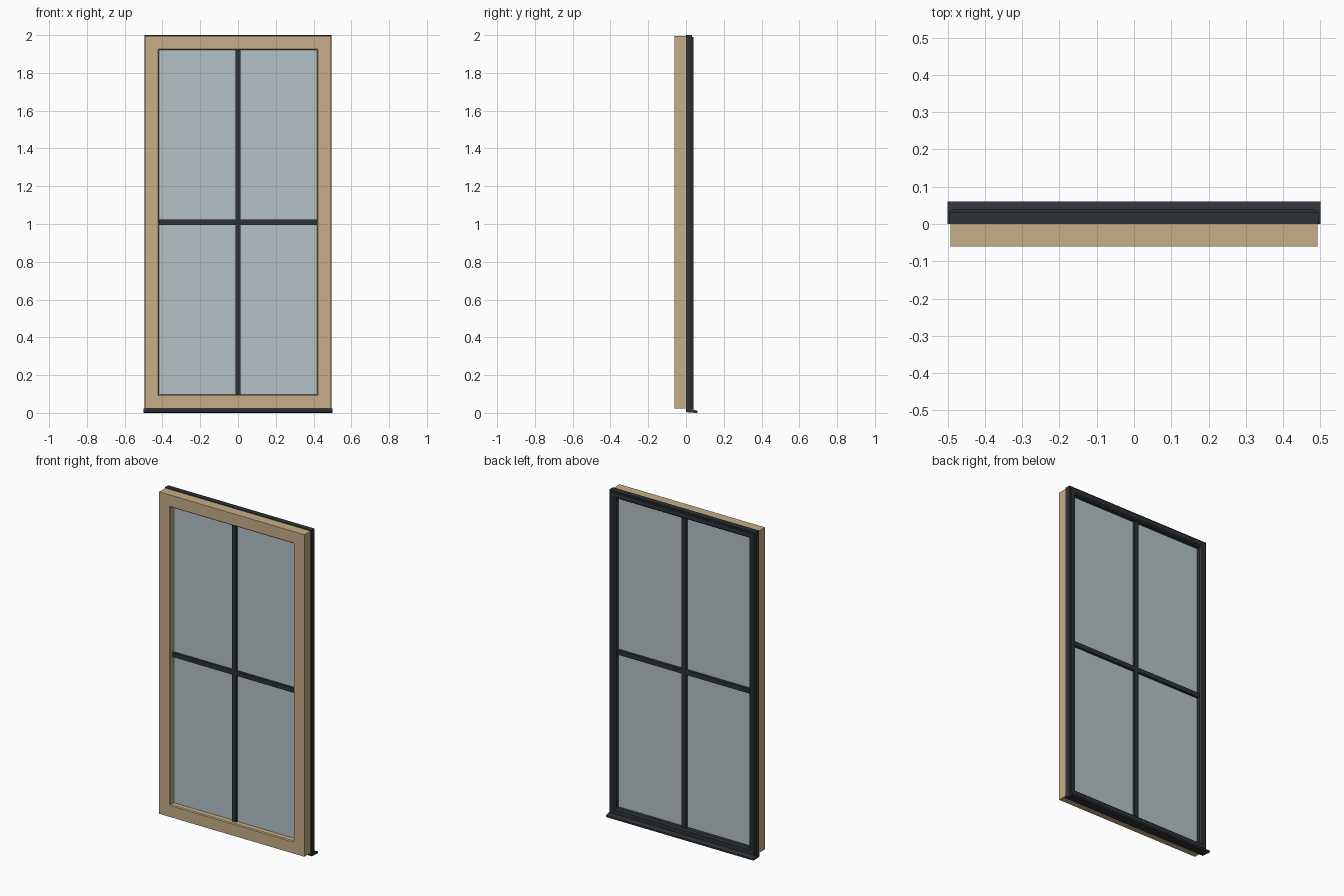
import bpy, bmesh

if "Cube" in bpy.data.objects:
    bpy.data.objects.remove(bpy.data.objects["Cube"])


def material(name, rgb):
    m = bpy.data.materials.new(name)
    m.diffuse_color = (*rgb, 1)
    m.use_nodes = True
    m.node_tree.nodes["Principled BSDF"].inputs["Base Color"].default_value = m.diffuse_color
    return m


WOOD = material("wood", (0.57, 0.42, 0.25))
DARK = material("dark_cladding", (0.027, 0.032, 0.037))
GLASS = material("glass", (0.46, 0.54, 0.57))


def finish(bm, name, mat):
    bmesh.ops.recalc_face_normals(bm, faces=bm.faces)
    me = bpy.data.meshes.new(name)
    bm.to_mesh(me)
    bm.free()
    me.materials.append(mat)
    ob = bpy.data.objects.new(name, me)
    bpy.context.collection.objects.link(ob)
    return ob


def frame(name, half_w, z0, z1, profile, mat):
    """Mitred rectangular frame; profile is (inset, y) points."""
    bm = bmesh.new()
    rings = [[bm.verts.new(c) for c in (
        (-half_w + i, y, z0 + i), (half_w - i, y, z0 + i),
        (half_w - i, y, z1 - i), (-half_w + i, y, z1 - i))]
        for i, y in profile]
    for k, a in enumerate(rings):
        b = rings[(k + 1) % len(rings)]
        for j in range(4):
            n = (j + 1) % 4
            bm.faces.new((a[j], a[n], b[n], b[j]))
    return finish(bm, name, mat)


def box(name, lo, hi, mat):
    bm = bmesh.new()
    bmesh.ops.create_cube(bm, size=1)
    for v in bm.verts:
        v.co = [(a + b) / 2 + c * (b - a) for a, b, c in zip(lo, hi, v.co)]
    return finish(bm, name, mat)


def extrude_x(name, profile, half, mat):
    """Extrude a (y, z) profile along x."""
    bm = bmesh.new()
    f = bm.faces.new([bm.verts.new((-half, y, z)) for y, z in profile])
    r = bmesh.ops.extrude_face_region(bm, geom=[f])
    for v in r["geom"]:
        if isinstance(v, bmesh.types.BMVert):
            v.co.x = half
    return finish(bm, name, mat)


# Interior timber frame with a small chamfer round the opening
frame("timber_frame", 0.493, 0.022, 1.996,
      [(0, 0), (0, -0.06), (0.07, -0.06), (0.075, -0.055), (0.075, 0)], WOOD)

# Exterior cladding with a stepped outer edge and sloped glazing edge
frame("outer_cladding", 0.496, 0.012, 2.0,
      [(0, 0), (0, 0.032), (0.009, 0.032), (0.009, 0.039),
       (0.036, 0.039), (0.044, 0.03), (0.044, 0)], DARK)

# Sloped drip sill
extrude_x("sill", [(0, 0.004), (0.048, 0.0), (0.06, 0.0), (0.06, 0.011),
                   (0.04, 0.018), (0, 0.022)], 0.5, DARK)

# Glazing unit
box("glass_pane", (-0.453, -0.025, 0.055), (0.453, 0.007, 1.957), GLASS)

# Glazing bars on both faces of the glass
for side, y0, y1, ex, za, zb in (("inner", -0.038, -0.024, 0.42, 0.095, 1.923),
                                 ("outer", 0.006, 0.022, 0.453, 0.055, 1.957)):
    box(side + "_vertical_bar", (-0.014, y0, za), (0.014, y1, zb), DARK)
    box(side + "_cross_bar", (-ex, y0, 0.995), (ex, y1, 1.023), DARK)
